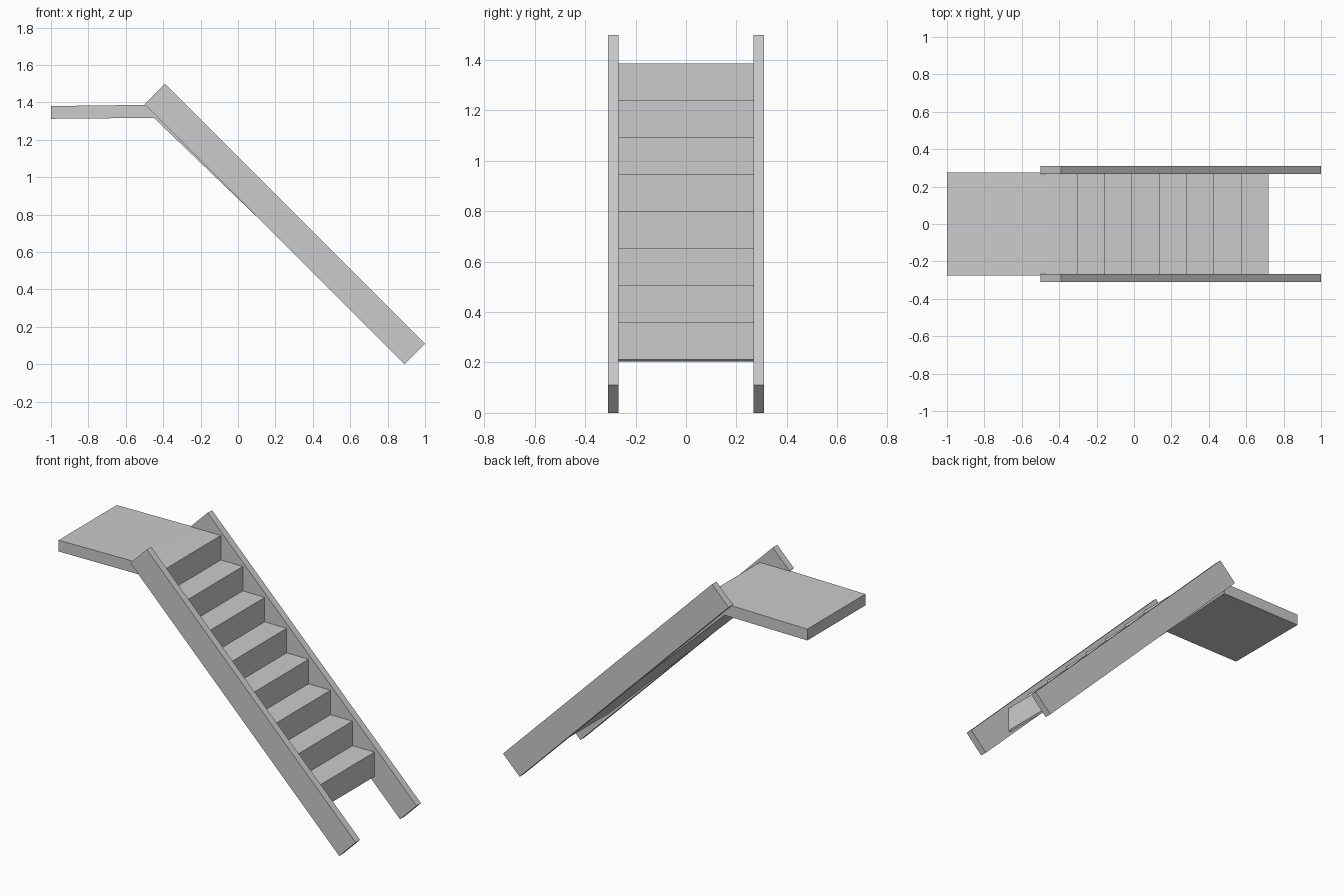
import bpy

if "Cube" in bpy.data.objects:
    bpy.data.objects.remove(bpy.data.objects["Cube"])


def extrude_profile(name, profile, y0, y1):
    """Solid made by extruding an x-z profile between two y positions."""
    n = len(profile)
    verts = [(x, y, z) for y in (y0, y1) for x, z in profile]
    faces = [tuple(range(n)), tuple(range(2 * n - 1, n - 1, -1))]
    faces += [(i, i + n, (i + 1) % n + n, (i + 1) % n) for i in range(n)]
    mesh = bpy.data.meshes.new(name)
    mesh.from_pydata(verts, [], faces)
    mesh.update()
    obj = bpy.data.objects.new(name, mesh)
    bpy.context.collection.objects.link(obj)
    return obj


# Side stringers: sloping boards with square-cut ends
stringer = [(0.89, 0.0), (1.0, 0.11), (-0.39, 1.5), (-0.5, 1.39)]
extrude_profile("front_stringer", stringer, -0.31, -0.268)
extrude_profile("back_stringer", stringer, 0.268, 0.31)

# Stair flight: eight treads and risers above a straight sloping underside
steps = 8
run, rise = 1.022 / (steps - 1), 0.147
flight = [(-0.45, 1.317), (0.71, 0.203), (0.72, 0.211)]
for i in range(steps):
    x = 0.72 - i * run
    flight.append((x, 1.387 - (steps - i - 1) * rise - rise))
    if i == steps - 1:
        flight[-1] = (x, 1.24)
    flight[-1] = (x, 1.387 - (steps - 1 - i) * rise)
    if i < steps - 1:
        flight.append((x - run, flight[-1][1]))
flight.append((-0.45, 1.387))
extrude_profile("stair_flight", flight, -0.27, 0.27)

# Upper landing: thin slab running out behind the stairs
landing = [(-1.0, 1.312), (-0.45, 1.317), (-0.45, 1.387), (-1.0, 1.38)]
extrude_profile("landing", landing, -0.276, 0.276)
